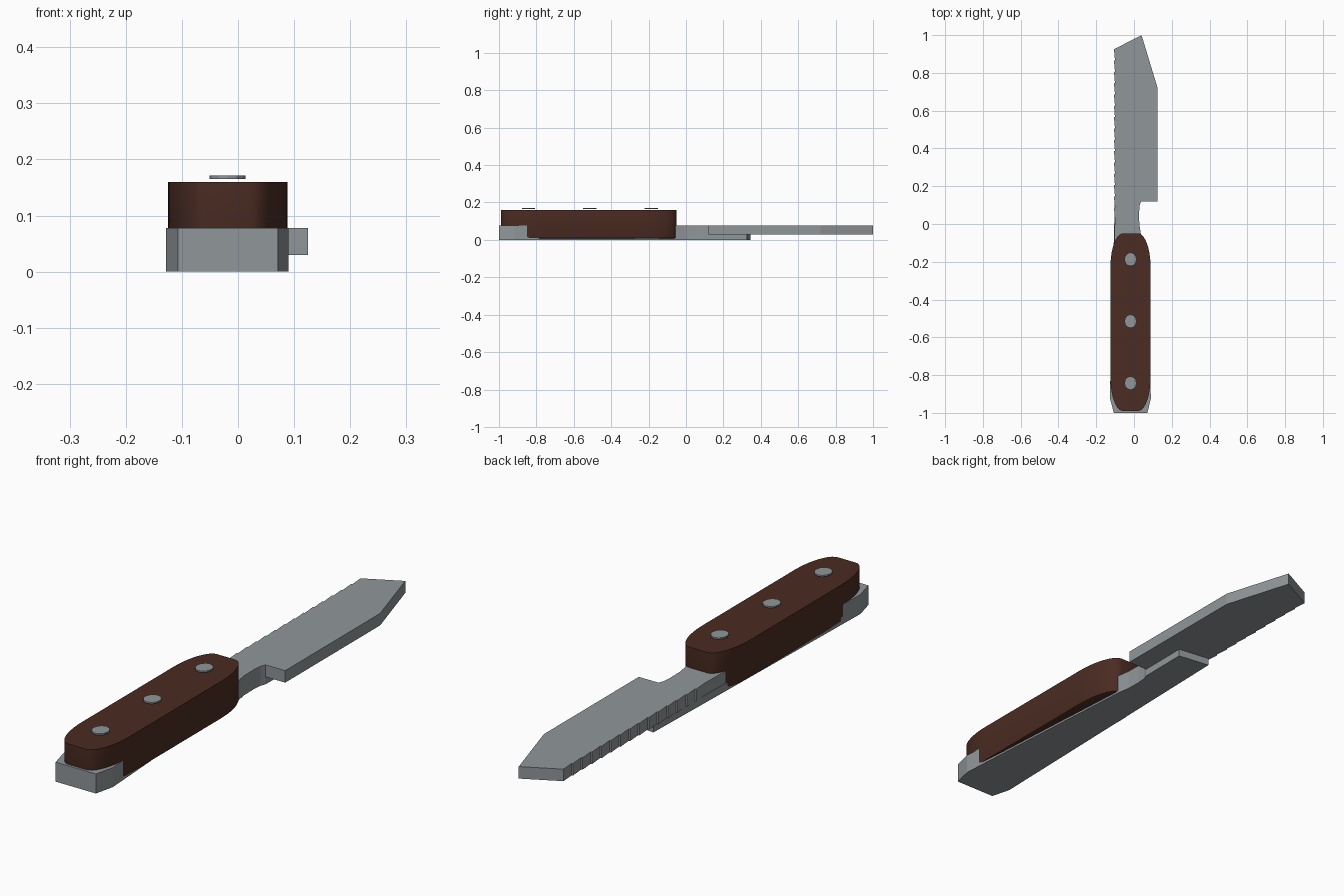
import bpy
import bmesh
import math

cube = bpy.data.objects.get("Cube")
if cube:
    bpy.data.objects.remove(cube, do_unlink=True)


def material(name, colour):
    mat = bpy.data.materials.new(name)
    mat.use_nodes = True
    mat.diffuse_color = (*colour, 1)
    mat.node_tree.nodes["Principled BSDF"].inputs["Base Color"].default_value = (*colour, 1)
    return mat


steel = material("steel_grey", (0.28, 0.305, 0.32))
wood = material("dark_brown_wood", (0.07, 0.025, 0.016))


def prism(name, outline, bottom, top, mat, smooth=False, bevel=0):
    """Extrude a flat outline between two heights."""
    bm = bmesh.new()
    face = bm.faces.new([bm.verts.new((x, y, bottom)) for x, y in outline])
    raised = bmesh.ops.extrude_face_region(bm, geom=[face])["geom"]
    verts = [v for v in raised if isinstance(v, bmesh.types.BMVert)]
    bmesh.ops.translate(bm, verts=verts, vec=(0, 0, top - bottom))
    bmesh.ops.recalc_face_normals(bm, faces=bm.faces)
    if bevel:
        rim = [e for e in bm.edges if all(abs(v.co.z - bottom) < 1e-5 for v in e.verts)]
        bmesh.ops.bevel(bm, geom=rim, offset=bevel, segments=2, affect='EDGES', profile=0.5)
    mesh = bpy.data.meshes.new(name)
    bm.to_mesh(mesh)
    bm.free()
    mesh.materials.append(mat)
    obj = bpy.data.objects.new(name, mesh)
    bpy.context.collection.objects.link(obj)
    if smooth:
        bpy.ops.object.select_all(action='DESELECT')
        obj.select_set(True)
        bpy.context.view_layer.objects.active = obj
        bpy.ops.object.shade_smooth_by_angle(angle=math.radians(35))
    return obj


# Shared tang outline: chamfered butt, taper and hollow neck
butt = [(-0.128, -0.92), (-0.107, -1), (0.071, -1), (0.09, -0.92), (0.086, -0.85)]
neck = [(0.036, -0.05), (0.028, 0), (0.027, 0.06), (0.03, 0.1), (0.038, 0.12)]

# Lower liner plate
prism("lower_plate", butt + neck + [(0.04, 0.326), (-0.096, 0.344)], 0, 0.03, steel)

# Blade with tang, clipped tip and fine saw teeth along one edge
teeth = []
for i in range(15):
    y = 0.925 - 0.06 * i
    teeth += [(-0.106, y), (-0.101, y - 0.058)]
tip = [(0.125, 0.12), (0.125, 0.72), (0.04, 1)]
prism("blade_and_tang", butt + neck + tip + teeth, 0.03, 0.078, steel)

# Handle: long rounded outline with flattened ends
centre_x, centre_y = -0.0185, -0.52
half_w, half_l, flat, curve = 0.1065, 0.47, 0.04, 0.18
handle = []
for sx, sy in ((1, 1), (-1, 1), (-1, -1), (1, -1)):
    steps = [math.pi / 2 * i / 10 for i in range(11)]
    if sx * sy < 0:
        steps.reverse()
    for a in steps:
        x = flat + (half_w - flat) * math.cos(a)
        y = half_l - curve + curve * math.sin(a)
        handle.append((centre_x + sx * x, centre_y + sy * y))
prism("handle", handle, 0.008, 0.16, wood, smooth=True, bevel=0.008)

# Rivet heads
for label, y in (("front", -0.187), ("middle", -0.515), ("rear", -0.842)):
    ring = [(centre_x + 0.032 * math.cos(a), y + 0.036 * math.sin(a))
            for a in (math.tau * i / 12 for i in range(12))]
    prism(label + "_rivet", ring, 0.165, 0.171, steel)
